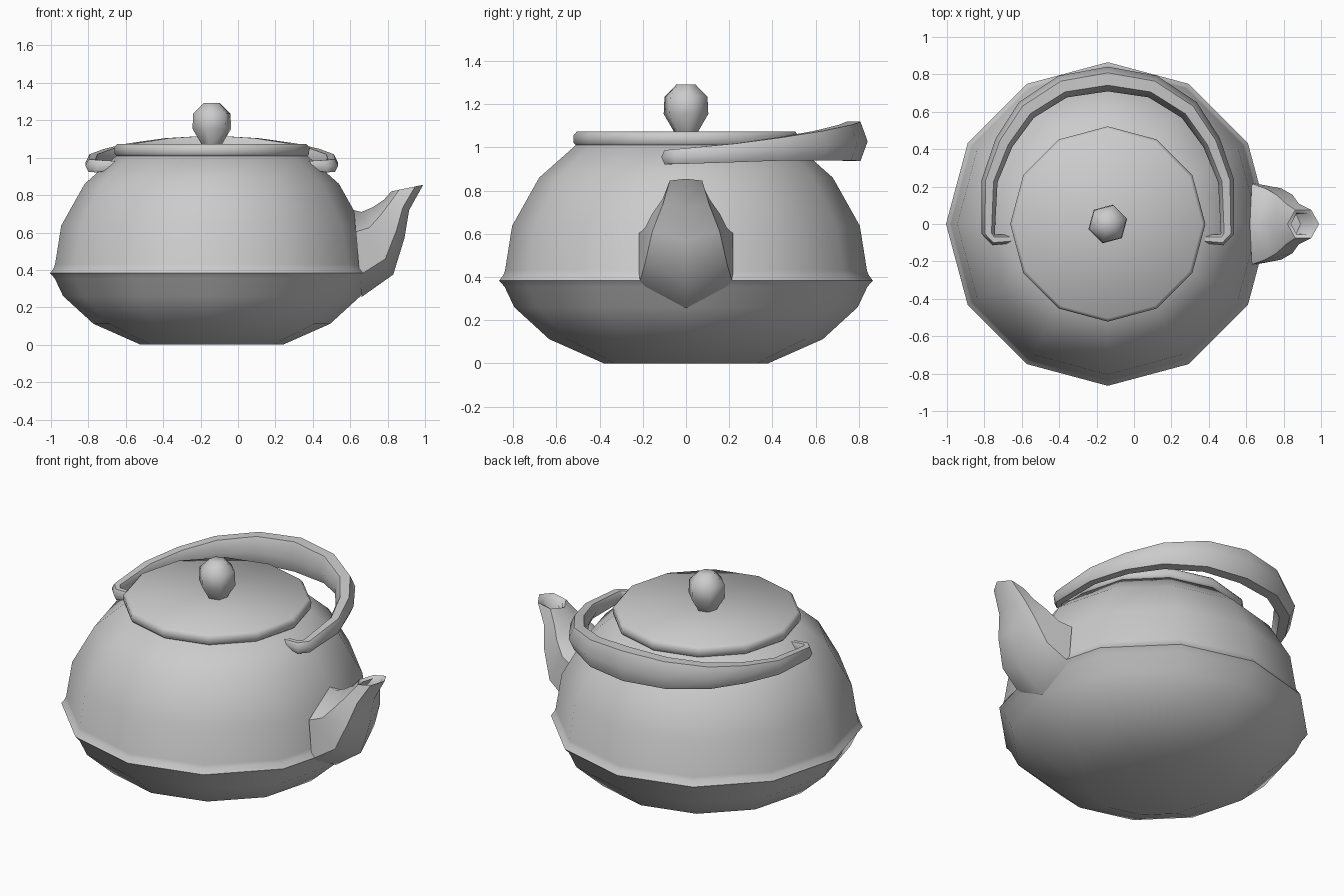
import bpy
import math
from mathutils import Vector

cube = bpy.data.objects.get("Cube")
if cube:
    bpy.data.objects.remove(cube, do_unlink=True)

AXIS_X = -0.14  # vertical axis of the pot

grey = bpy.data.materials.new("plain_grey")
grey.use_nodes = True
GREY = (0.6, 0.6, 0.6, 1)
grey.diffuse_color = GREY
grey.node_tree.nodes["Principled BSDF"].inputs["Base Color"].default_value = GREY


def loft(name, rings, cap_start=True, cap_end=True, angle=60):
    """Skin a list of equally sized vertex rings."""
    n = len(rings[0])
    verts = [v for ring in rings for v in ring]
    faces = []
    for r in range(len(rings) - 1):
        for i in range(n):
            j = (i + 1) % n
            faces.append((r * n + i, r * n + j, r * n + n + j, r * n + n + i))
    if cap_start:
        faces.append(tuple(reversed(range(n))))
    if cap_end:
        faces.append(tuple(range(len(verts) - n, len(verts))))
    mesh = bpy.data.meshes.new(name)
    mesh.from_pydata(verts, [], faces)
    mesh.materials.append(grey)
    ob = bpy.data.objects.new(name, mesh)
    bpy.context.collection.objects.link(ob)
    bpy.ops.object.select_all(action="DESELECT")
    ob.select_set(True)
    bpy.context.view_layer.objects.active = ob
    bpy.ops.object.mode_set(mode="EDIT")
    bpy.ops.mesh.select_all(action="SELECT")
    bpy.ops.mesh.normals_make_consistent(inside=False)
    bpy.ops.object.mode_set(mode="OBJECT")
    bpy.ops.object.shade_smooth_by_angle(angle=math.radians(angle))
    return ob


def ring(centre, u, v, sides=6, turn=0.0):
    """Polygon around centre, spanned by the half axes u and v."""
    c, u, v = Vector(centre), Vector(u), Vector(v)
    angles = [turn + math.tau * i / sides for i in range(sides)]
    return [c + u * math.cos(a) + v * math.sin(a) for a in angles]


def lathe(name, profile, sides, turn=0.0):
    rings = [ring((AXIS_X, 0, z), (r, 0, 0), (0, r, 0), sides, turn)
             for r, z in profile]
    return loft(name, rings)


# Body with a raised belt at its widest line
lathe("body", [(0.38, 0), (0.633, 0.112), (0.795, 0.26), (0.84, 0.355),
               (0.865, 0.383), (0.845, 0.41), (0.838, 0.43), (0.805, 0.637),
               (0.68, 0.86), (0.505, 1.015)], 12)

# Lid with a rounded rim
lathe("lid", [(0.505, 1.005), (0.52, 1.02), (0.522, 1.055), (0.505, 1.074)], 12)

# Knob
lathe("lid_knob", [(0.05, 1.06), (0.107, 1.155), (0.103, 1.235), (0.045, 1.292)],
      6, math.radians(15))

# Spout: outer and inner edge points (x, z) with half width, then the hollow mouth
SPOUT = [((0.66, 0.255), (0.62, 0.72), 0.25),
         ((0.83, 0.375), (0.66, 0.71), 0.22),
         ((0.89, 0.57), (0.72, 0.735), 0.18),
         ((0.915, 0.72), (0.78, 0.775), 0.125),
         ((0.99, 0.855), (0.82, 0.82), 0.087),
         ((0.96, 0.84), (0.84, 0.81), 0.065),
         ((0.89, 0.74), (0.80, 0.76), 0.06)]
sections = []
for (ox, oz), (ix, iz), width in SPOUT:
    sections.append(ring(((ox + ix) / 2, 0, (oz + iz) / 2),
                         ((ox - ix) / 2, 0, (oz - iz) / 2), (0, width, 0)))
loft("spout", sections)

# Handle: half path (offset, y, z, half thickness, half height), mirrored
HALF = [(0.51, -0.08, 0.96, 0.022, 0.025),
        (0.61, -0.085, 0.955, 0.03, 0.038),
        (0.64, -0.05, 0.957, 0.036, 0.04),
        (0.632, 0.23, 0.975, 0.043, 0.05),
        (0.555, 0.435, 0.993, 0.05, 0.062),
        (0.435, 0.61, 1.008, 0.058, 0.078),
        (0.24, 0.735, 1.022, 0.062, 0.095),
        (0, 0.775, 1.028, 0.066, 0.105)]
path = HALF + [(-p[0], *p[1:]) for p in reversed(HALF[:-1])]
points = [Vector((AXIS_X + p[0], p[1], p[2])) for p in path]
sections = []
for i, p in enumerate(path):
    along = points[min(i + 1, len(path) - 1)] - points[max(i - 1, 0)]
    out = Vector((along.y, -along.x, 0)).normalized()
    sections.append(ring(points[i], out * p[3], (0, 0, p[4])))
loft("handle", sections)
